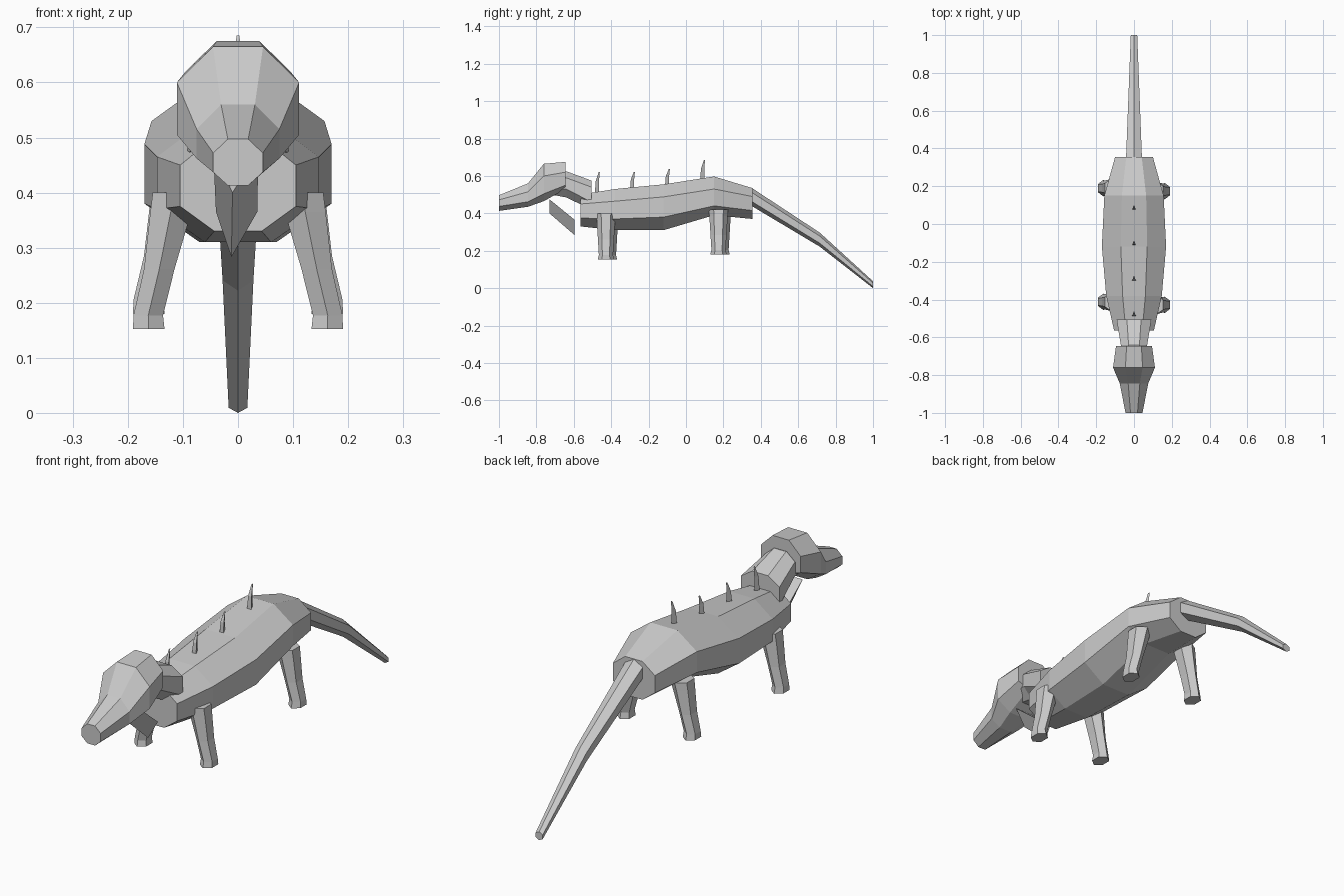
import bpy, bmesh, math
from mathutils import Vector

cube = bpy.data.objects.get("Cube")
if cube:
    bpy.data.objects.remove(cube, do_unlink=True)

grey = bpy.data.materials.new("plain_grey")
grey.use_nodes = True
grey.diffuse_color = (0.6, 0.6, 0.6, 1)
grey.node_tree.nodes["Principled BSDF"].inputs["Base Color"].default_value = (0.6, 0.6, 0.6, 1)


def loft(name, rings):
    """Skin a list of equal-length point rings and cap both ends."""
    bm = bmesh.new()
    loops = [[bm.verts.new(p) for p in ring] for ring in rings]
    n = len(loops[0])
    for a, b in zip(loops, loops[1:]):
        for i in range(n):
            j = (i + 1) % n
            bm.faces.new((a[i], a[j], b[j], b[i]))
    bm.faces.new(loops[0])
    bm.faces.new(loops[-1])
    bmesh.ops.recalc_face_normals(bm, faces=bm.faces)
    mesh = bpy.data.meshes.new(name)
    bm.to_mesh(mesh)
    bm.free()
    mesh.materials.append(grey)
    obj = bpy.data.objects.new(name, mesh)
    bpy.context.collection.objects.link(obj)
    return obj


def octagon(y, w, bottom, low, high, top, flat=0.41):
    """Eight-sided upright section; w is the half width."""
    f = w * flat
    half = [(f, bottom), (w, low), (w, high), (f, top)]
    pts = half + [(-x, z) for x, z in reversed(half)]
    return [(x, y, z) for x, z in pts]


def polygon(center, rx, ry, sides, turn=0.0):
    """Level polygon around a centre."""
    return [Vector(center) + Vector((rx * math.cos(turn + math.tau * i / sides),
                                     ry * math.sin(turn + math.tau * i / sides), 0))
            for i in range(sides)]


# Trunk
loft("body", [octagon(*r) for r in (
    (-0.565, 0.105, 0.33, 0.375, 0.45, 0.50),
    (-0.38, 0.147, 0.31, 0.37, 0.465, 0.53),
    (-0.12, 0.17, 0.31, 0.38, 0.488, 0.555),
    (0.15, 0.157, 0.39, 0.44, 0.53, 0.597),
    (0.355, 0.10, 0.37, 0.415, 0.49, 0.535))])

# Head and tapering snout
loft("head", [octagon(*r) for r in (
    (-1.0, 0.045, 0.413, 0.437, 0.472, 0.497),
    (-0.845, 0.075, 0.435, 0.462, 0.515, 0.56),
    (-0.76, 0.111, 0.465, 0.505, 0.60, 0.665),
    (-0.645, 0.095, 0.53, 0.55, 0.62, 0.675))])

# Neck
loft("neck", [octagon(*r) for r in (
    (-0.72, 0.06, 0.50, 0.53, 0.57, 0.60),
    (-0.64, 0.07, 0.485, 0.53, 0.59, 0.625),
    (-0.505, 0.092, 0.42, 0.46, 0.54, 0.575))])

# Three-sided throat flap
loft("throat_flap", [
    [(-0.01, -0.73, 0.40), (0.037, -0.73, 0.475), (-0.045, -0.73, 0.475)],
    [(-0.012, -0.595, 0.283), (0.035, -0.595, 0.365), (-0.04, -0.595, 0.365)]])

# Six-sided tail dropping to the ground
tail = []
for y, w, bottom, top in ((0.35, 0.042, 0.44, 0.537), (0.715, 0.028, 0.222, 0.297),
                          (1.0, 0.017, 0.0, 0.037)):
    mid, half = (bottom + top) / 2, (top - bottom) / 2
    tail.append([(w * 1.155 * math.sin(math.tau * i / 6), y, mid + half * math.cos(math.tau * i / 6))
                 for i in range(6)])
loft("tail", tail)

# Legs: splayed outward, with a short flared foot
for side, label in ((1, "left"), (-1, "right")):
    for part, y, foot, hip in (("front", -0.42, 0.152, 0.37), ("rear", 0.182, 0.18, 0.39)):
        y -= 0.008 * side
        mid = (hip + foot) / 2
        loft(f"{label}_{part}_leg", [polygon(c, rx, ry, 6, math.pi / 6) for c, rx, ry in (
            ((side * 0.115, y, hip + 0.03), 0.046, 0.052),
            ((side * 0.122, y, hip - 0.005), 0.043, 0.049),
            ((side * 0.143, y, mid), 0.032, 0.043),
            ((side * 0.163, y, foot + 0.025), 0.031, 0.038),
            ((side * 0.162, y, foot), 0.033, 0.044))])

# Back spikes: small three-sided thorns leaning back
for i, (y, base, tip) in enumerate(((-0.48, 0.50, 0.62), (-0.292, 0.52, 0.622),
                                    (-0.105, 0.54, 0.637), (0.083, 0.57, 0.685))):
    span = tip - base
    loft(f"back_spike_{i + 1}", [polygon(c, r, r * 1.3, 3, math.pi / 2) for c, r in (
        ((0, y, base), 0.012),
        ((0, y + 0.003, base + span * 0.6), 0.009),
        ((0, y + 0.015, tip), 0.003))])
